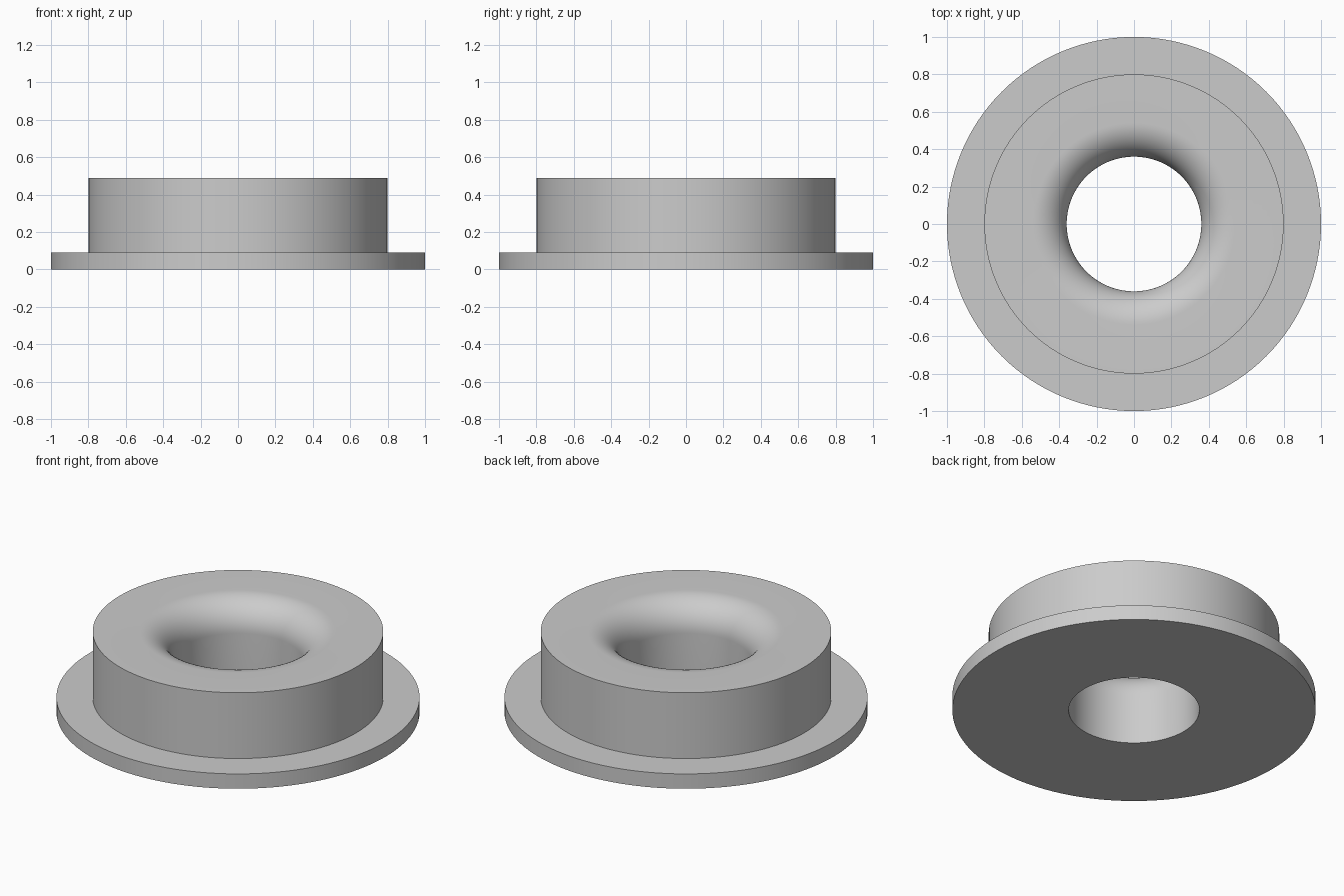
import bpy, bmesh, math

cube = bpy.data.objects.get("Cube")
if cube:
    bpy.data.objects.remove(cube, do_unlink=True)

SEGMENTS = 128
FLANGE_R, COLLAR_R, BORE_R = 1.0, 0.8, 0.36
FLANGE_TOP, COLLAR_TOP = 0.09, 0.49
LIP_R = 0.18  # rounded mouth of the bore
LIP_STEPS = 16

# Plain grey material
grey = bpy.data.materials.new("plain grey")
grey.use_nodes = True
colour = (0.6, 0.6, 0.6, 1)
grey.diffuse_color = colour
grey.node_tree.nodes["Principled BSDF"].inputs["Base Color"].default_value = colour

# Half section: flange, collar, then the rounded lip down into the bore
profile = [(BORE_R, 0), (FLANGE_R, 0), (FLANGE_R, FLANGE_TOP),
           (COLLAR_R, FLANGE_TOP), (COLLAR_R, COLLAR_TOP)]
for i in range(LIP_STEPS + 1):
    a = math.pi / 2 * i / LIP_STEPS
    profile.append((BORE_R + LIP_R * (1 - math.sin(a)),
                    COLLAR_TOP - LIP_R * (1 - math.cos(a))))

# Revolve the closed section around z
bm = bmesh.new()
verts = [bm.verts.new((r, 0, z)) for r, z in profile]
edges = [bm.edges.new((v, verts[(i + 1) % len(verts)])) for i, v in enumerate(verts)]
bmesh.ops.spin(bm, geom=verts + edges, cent=(0, 0, 0), axis=(0, 0, 1),
               angle=math.tau, steps=SEGMENTS, use_merge=True)
bmesh.ops.remove_doubles(bm, verts=bm.verts, dist=0.0001)
bmesh.ops.recalc_face_normals(bm, faces=bm.faces)

mesh = bpy.data.meshes.new("flanged_bushing")
bm.to_mesh(mesh)
bm.free()
mesh.materials.append(grey)
bushing = bpy.data.objects.new("flanged_bushing", mesh)
bpy.context.collection.objects.link(bushing)

# Smooth curved walls, crisp rims
bpy.ops.object.select_all(action='DESELECT')
bushing.select_set(True)
bpy.context.view_layer.objects.active = bushing
bpy.ops.object.shade_smooth_by_angle(angle=math.radians(30))
